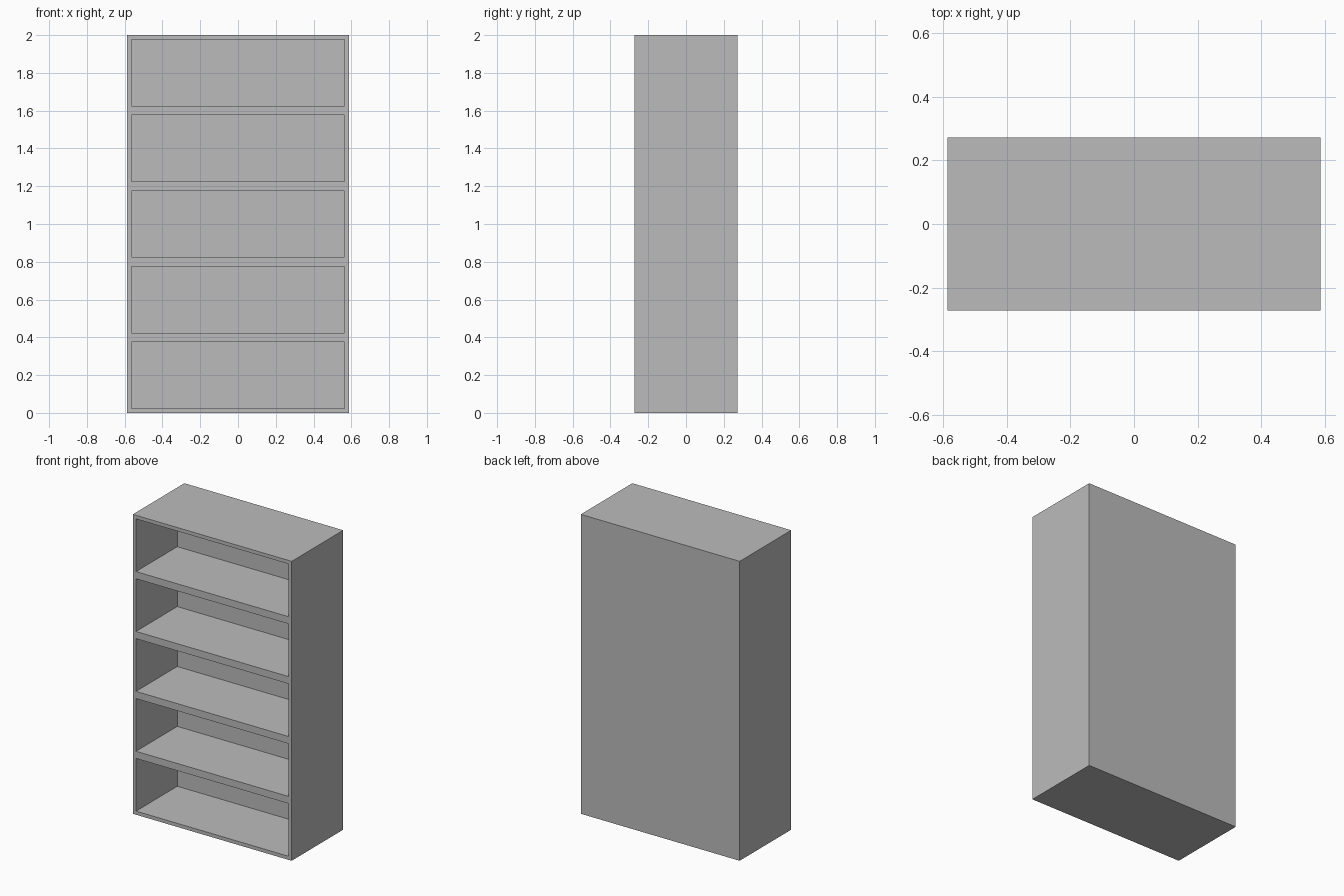
import bpy
import bmesh
from mathutils import Matrix

cube = bpy.data.objects.get("Cube")
if cube:
    bpy.data.objects.remove(cube, do_unlink=True)

WIDTH, DEPTH, HEIGHT = 1.174, 0.544, 2.0
BAYS = 5
BOARD = 0.024        # frame thickness around each bay
BAY_DEPTH = 0.435

grey = bpy.data.materials.new("plain grey")
grey.use_nodes = True
colour = (0.5, 0.5, 0.5, 1)
grey.diffuse_color = colour
grey.node_tree.nodes["Principled BSDF"].inputs["Base Color"].default_value = colour

# Cabinet block, standing on the floor
bm = bmesh.new()
bmesh.ops.create_cube(bm, size=1, matrix=Matrix.Translation((0, 0, HEIGHT / 2))
                      @ Matrix.Diagonal((WIDTH, DEPTH, HEIGHT, 1)))

# Divide it into equal bays
for i in range(1, BAYS):
    bmesh.ops.bisect_plane(bm, geom=bm.verts[:] + bm.edges[:] + bm.faces[:],
                           plane_co=(0, 0, HEIGHT * i / BAYS), plane_no=(0, 0, 1))
bm.normal_update()

# Frame each bay and push it back to leave open shelves
bays = [f for f in bm.faces if f.normal.y < -0.9]
bmesh.ops.inset_individual(bm, faces=bays, thickness=BOARD, use_even_offset=True)
for bay in bays:
    back = bmesh.ops.extrude_discrete_faces(bm, faces=[bay])["faces"]
    bmesh.ops.translate(bm, verts=back[0].verts[:], vec=(0, BAY_DEPTH, 0))

# Merge the flat strips on the plain outer sides
outer = [f for f in bm.faces if abs(f.normal.x) > 0.9
         and abs(f.calc_center_median().x) > WIDTH / 2 - BOARD / 2]
outer += [f for f in bm.faces if f.normal.y > 0.9]
edges = {e for f in outer for e in f.edges
         if len(e.link_faces) == 2 and all(g in outer for g in e.link_faces)
         and e.calc_face_angle(0) < 0.01}
bmesh.ops.dissolve_edges(bm, edges=list(edges), use_verts=False)
bmesh.ops.recalc_face_normals(bm, faces=bm.faces[:])

mesh = bpy.data.meshes.new("bookcase")
bm.to_mesh(mesh)
bm.free()
mesh.materials.append(grey)
bookcase = bpy.data.objects.new("bookcase", mesh)
bpy.context.collection.objects.link(bookcase)
